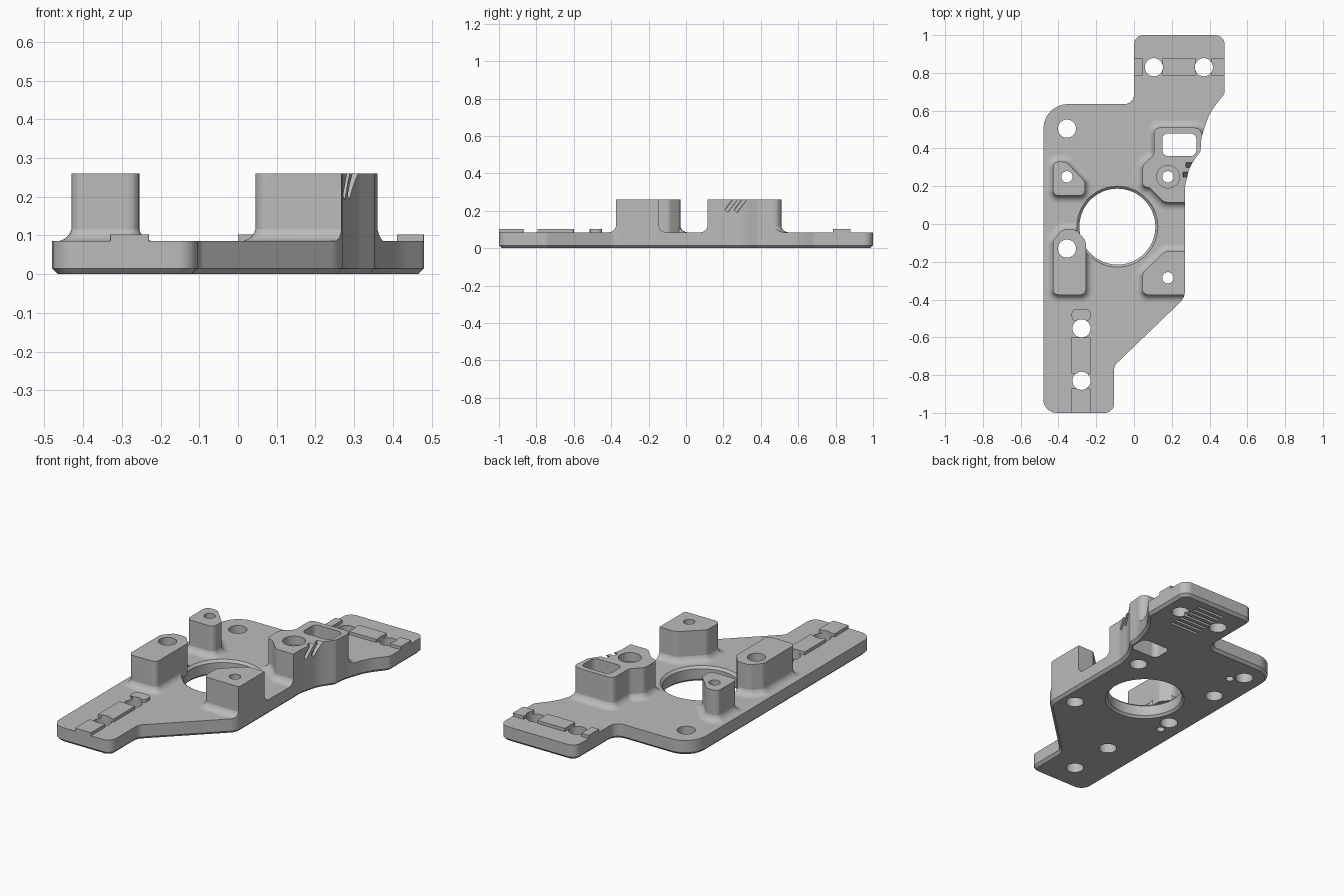
import bpy, bmesh, math
from mathutils import Vector, Matrix

old = bpy.data.objects.get("Cube")
if old:
    bpy.data.objects.remove(old)

TOP, POST_TOP, PAD_TOP, FILLET = 0.085, 0.26, 0.103, 0.04

grey = bpy.data.materials.new("machined_grey")
grey.use_nodes = True
grey.diffuse_color = (0.5, 0.5, 0.5, 1)
grey.node_tree.nodes["Principled BSDF"].inputs["Base Color"].default_value = (0.5, 0.5, 0.5, 1)


def rounded(points, grow=0.0, steps=6):
    """Offset a counter-clockwise outline of (x, y, radius) and round its corners."""
    n = len(points)
    pts = [Vector(p[:2]) for p in points]
    moved = []
    for i in range(n):
        a = (pts[i] - pts[i - 1]).normalized()
        b = (pts[(i + 1) % n] - pts[i]).normalized()
        na, nb = Vector((a.y, -a.x)), Vector((b.y, -b.x))
        moved.append(pts[i] + grow * (na + nb) / (1 + na.dot(nb)))
    ring = []
    for i, p in enumerate(moved):
        a, b = moved[i - 1] - p, moved[(i + 1) % n] - p
        turn = a.cross(b)
        radius = max(points[i][2] + (grow if turn < 0 else -grow), 0.003)
        half = a.angle(b) / 2
        t = min(radius / math.tan(half), 0.48 * min(a.length, b.length))
        radius = t * math.tan(half)
        ua, ub = a.normalized(), b.normalized()
        centre = p + (ua + ub).normalized() * radius / math.sin(half)
        start, sweep = p + ua * t - centre, math.pi - 2 * half
        if turn > 0:
            sweep = -sweep
        for k in range(steps + 1):
            ang = sweep * k / steps
            c, s = math.cos(ang), math.sin(ang)
            ring.append(centre + Vector((start.x * c - start.y * s, start.x * s + start.y * c)))
    return ring


def circle(x, y, r, n=40):
    return [Vector((x + r * math.cos(math.tau * k / n), y + r * math.sin(math.tau * k / n))) for k in range(n)]


def loft(name, levels):
    """Skin a stack of (z, ring) levels into a closed solid."""
    bm = bmesh.new()
    rows = [[bm.verts.new((p.x, p.y, z)) for p in ring] for z, ring in levels]
    n = len(rows[0])
    for low, high in zip(rows, rows[1:]):
        for i in range(n):
            j = (i + 1) % n
            bm.faces.new((low[i], low[j], high[j], high[i]))
    bm.faces.new(rows[0][::-1])
    bm.faces.new(rows[-1])
    bmesh.ops.recalc_face_normals(bm, faces=bm.faces)
    mesh = bpy.data.meshes.new(name)
    bm.to_mesh(mesh)
    bm.free()
    mesh.materials.append(grey)
    obj = bpy.data.objects.new(name, mesh)
    bpy.context.collection.objects.link(obj)
    return obj


def prism(name, points, z0, z1):
    ring = rounded(points)
    return loft(name, [(z0, ring), (z1, ring)])


def drill(x, y, r, z0=-0.1, z1=0.4):
    ring = circle(x, y, r)
    return loft("cutter", [(z0, ring), (z1, ring)])


def rect(x0, y0, x1, y1, r=0.003):
    return [(x0, y0, r), (x1, y0, r), (x1, y1, r), (x0, y1, r)]


def combine(obj, tools, op="DIFFERENCE"):
    """Apply booleans and delete the tool solids."""
    for tool in tools:
        mod = obj.modifiers.new("cut", "BOOLEAN")
        mod.operation, mod.object, mod.solver = op, tool, "EXACT"
    graph = bpy.context.evaluated_depsgraph_get()
    graph.update()
    mesh = bpy.data.meshes.new_from_object(obj.evaluated_get(graph))
    obj.modifiers.clear()
    obj.data = mesh
    for tool in tools:
        bpy.data.objects.remove(tool)


# Plate outline
outline = [(-0.48, -1, 0.07), (-0.105, -1, 0.05), (-0.105, -0.75, 0.05), (0.27, -0.39, 0.09),
           (0.27, 0.2, 0.1), (0.295, 0.305, 0.2), (0.352, 0.385, 0.03), (0.357, 0.46, 0.2),
           (0.4, 0.59, 0.3), (0.48, 0.69, 0.04), (0.48, 1, 0.05), (0, 1, 0.05),
           (0, 0.635, 0.05), (-0.48, 0.635, 0.13)]


def bore():
    """Large centre opening with a chamfer on both rims."""
    levels = [(-0.02, 0.214), (0, 0.214), (0.013, 0.201), (0.072, 0.201), (TOP, 0.214), (0.14, 0.214)]
    return loft("cutter", [(z, circle(-0.088, -0.014, r, 72)) for z, r in levels])


def clip():
    return prism("cutter", outline, -0.1, 0.5)


# Hole positions
post_screws = [(0.18, -0.285), (-0.355, 0.25), (0.18, 0.25)]
tab_holes = [(0.105, 0.83), (0.37, 0.83), (-0.278, -0.553), (-0.278, -0.83)]
WIDE, NARROW = 0.048, 0.03
window = rect(0.15, 0.36, 0.33, 0.48, 0.03)

# Base plate with openings, blind pin holes and grooves underneath
plate = loft("base_plate", [(0, rounded(outline, -0.015)), (0.015, rounded(outline)), (TOP, rounded(outline))])
tools = [bore(), prism("cutter", window, -0.1, 0.4)]
tools += [drill(x, y, WIDE) for x, y in tab_holes + [(-0.355, 0.505), (-0.355, -0.13)]]
for x, y in post_screws:
    tools += [drill(x, y, WIDE, -0.1, 0.06), drill(x, y, NARROW)]
tools += [drill(x, y, 0.022, -0.1, 0.05) for x, y in [(-0.3, 0.447), (-0.365, -0.212)]]
for k in range(7):
    y = 0.71 + 0.037 * k
    tools.append(prism("cutter", rect(0.15, y - 0.008, 0.33, y + 0.008), -0.1, 0.02))
combine(plate, tools)
parts = [plate]


def post(name, points, cutters):
    """Straight post with a concave fillet where it meets the plate."""
    levels = [(TOP - 0.005, rounded(points, FILLET))]
    for k in range(7):
        a = math.pi / 2 * k / 6
        levels.append((TOP + FILLET * (1 - math.cos(a)), rounded(points, FILLET * (1 - math.sin(a)) - 0.001)))
    obj = loft(name, levels)
    combine(obj, [clip()], "INTERSECT")
    combine(obj, [bore()])
    core = prism("core", points, TOP - 0.005, POST_TOP)
    combine(core, [clip()], "INTERSECT")
    combine(obj, [core], "UNION")
    combine(obj, cutters)
    parts.append(obj)


# Four standing posts
post("front_right_post", [(-0.43, -0.375, 0.03), (-0.255, -0.375, 0.03), (-0.255, -0.09, 0.04),
                          (-0.305, -0.03, 0.04), (-0.38, -0.03, 0.04), (-0.43, -0.09, 0.04)],
     [drill(-0.355, -0.13, WIDE)])
post("front_left_post", [(0.045, -0.375, 0.03), (0.32, -0.375, 0.003), (0.32, -0.145, 0.003),
                         (0.165, -0.145, 0.04), (0.045, -0.26, 0.04)],
     [drill(0.18, -0.285, NARROW)])
post("back_right_post", [(-0.43, 0.15, 0.03), (-0.26, 0.15, 0.03), (-0.26, 0.225, 0.03),
                         (-0.36, 0.33, 0.05), (-0.43, 0.33, 0.03)],
     [drill(-0.355, 0.25, NARROW)])

# Slanted slits in the outer wall of the largest post
slits = []
for x, y in [(0.29, 0.262), (0.304, 0.312)]:
    slit = prism("cutter", rect(-0.03, -0.011, 0.03, 0.011), -0.078, 0.06)
    slit.data.transform(Matrix.Translation((x, y, POST_TOP)) @ Matrix.Rotation(math.radians(-37), 4, "X"))
    slits.append(slit)
post("back_left_post", [(0.045, 0.2, 0.03), (0.085, 0.19, 0.03), (0.16, 0.115, 0.04), (0.36, 0.115, 0.003),
                        (0.36, 0.51, 0.04), (0.105, 0.51, 0.03), (0.105, 0.365, 0.04), (0.045, 0.31, 0.04)],
     [drill(0.18, 0.25, NARROW), drill(0.18, 0.25, 0.06, 0.21),
      prism("cutter", window, -0.1, 0.4)] + slits)

# Raised locating pads on both tabs
pads = [("back_pad", rect(0, 0.785, 0.045, 0.88)), ("back_pad", rect(0.15, 0.785, 0.325, 0.88)),
        ("back_pad", rect(0.41, 0.785, 0.48, 0.88)),
        ("front_pad", rect(-0.33, -0.515, -0.23, -0.45, 0.025)),
        ("front_pad", rect(-0.33, -0.795, -0.23, -0.6)), ("front_pad", rect(-0.33, -1, -0.23, -0.87))]
for name, shape in pads:
    pad = prism(name, shape, TOP - 0.005, PAD_TOP)
    combine(pad, [drill(x, y, WIDE) for x, y in tab_holes])
    parts.append(pad)

# Smooth the rounded walls and keep the edges crisp
bpy.ops.object.select_all(action="DESELECT")
for obj in parts:
    obj.select_set(True)
bpy.context.view_layer.objects.active = plate
bpy.ops.object.shade_smooth_by_angle(angle=math.radians(30))
for obj in parts:
    obj.modifiers.new("flat_faces", "WEIGHTED_NORMAL").keep_sharp = True
